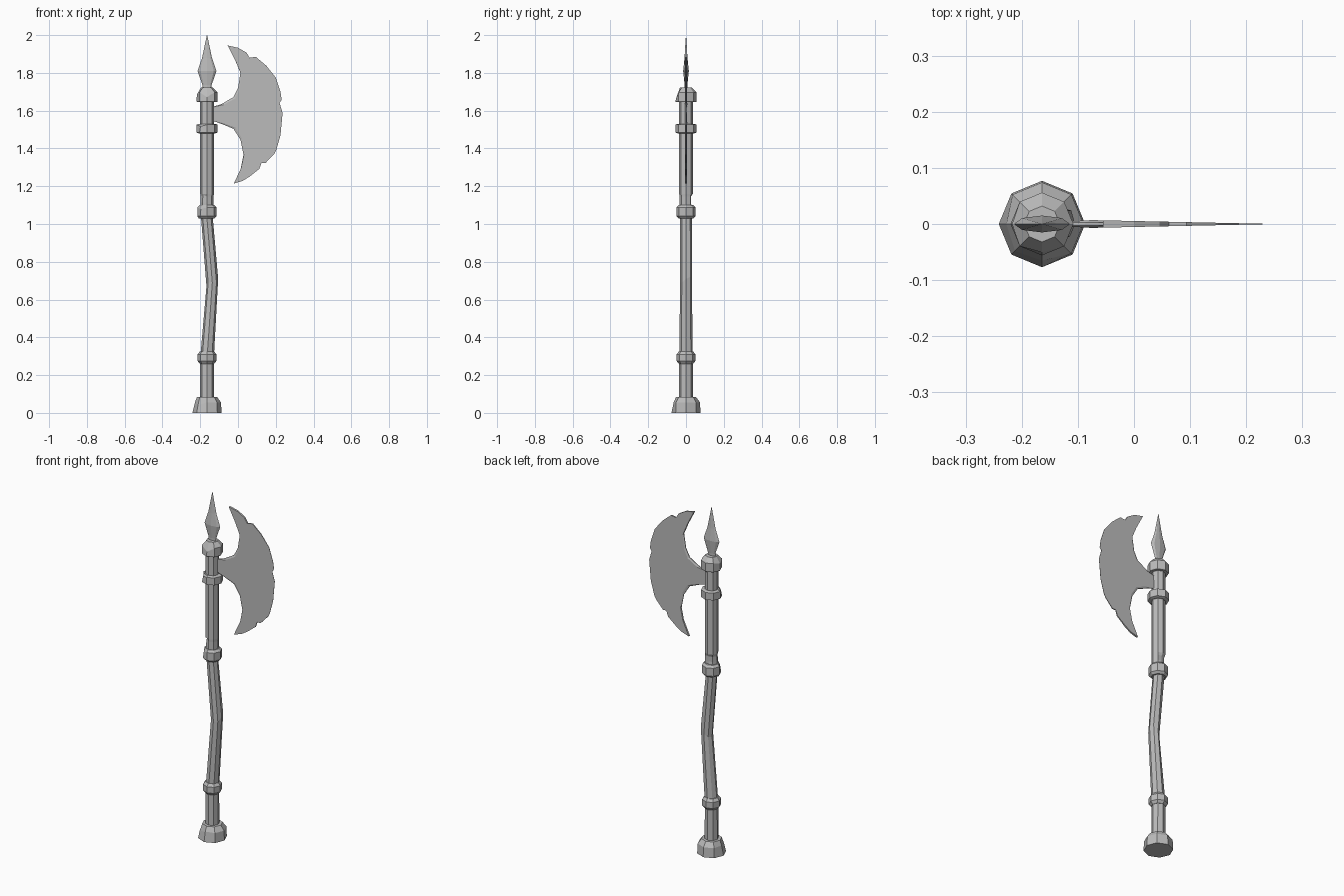
import bpy, bmesh, math
from mathutils import Vector

cube = bpy.data.objects.get("Cube")
if cube:
    bpy.data.objects.remove(cube, do_unlink=True)

AXIS = -0.164
SIDES = 8

grey = bpy.data.materials.new("plain grey")
grey.use_nodes = True
colour = (0.5, 0.5, 0.5, 1)
grey.diffuse_color = colour
grey.node_tree.nodes["Principled BSDF"].inputs["Base Color"].default_value = colour


def finish(name, bm):
    bmesh.ops.recalc_face_normals(bm, faces=bm.faces)
    mesh = bpy.data.meshes.new(name)
    bm.to_mesh(mesh)
    bm.free()
    mesh.materials.append(grey)
    obj = bpy.data.objects.new(name, mesh)
    bpy.context.collection.objects.link(obj)
    return obj


def lathe(name, profile, chips=(), flat=1.0):
    """Profile rows: height, radius, sideways shift. Chips: row, side, radius factor, rise."""
    bm = bmesh.new()
    changes = {(row, side): (f, rise) for row, side, f, rise in chips}
    rings = []
    for row, (z, r, shift) in enumerate(profile):
        ring = []
        for side in range(SIDES):
            f, rise = changes.get((row, side), (1, 0))
            a = math.tau * side / SIDES
            ring.append(bm.verts.new((AXIS + shift + r * f * math.cos(a),
                                      r * f * flat * math.sin(a), z + rise)))
        rings.append(ring)
    for low, high in zip(rings, rings[1:]):
        for i in range(SIDES):
            j = (i + 1) % SIDES
            bm.faces.new((low[i], low[j], high[j], high[i]))
    bm.faces.new(rings[0][::-1])
    bm.faces.new(rings[-1])
    return finish(name, bm)


def collar(name, bottom, top, radius, bevel, chips=()):
    inner = radius - 0.012
    return lathe(name, [(bottom, inner, 0), (bottom + bevel, radius, 0),
                        (top - bevel, radius, 0), (top, inner, 0)], chips)


# Pommel, with two worn shoulders
lathe("pommel", [(0, 0.077, 0), (0.056, 0.074, 0), (0.083, 0.054, 0)],
      [(1, 4, 0.86, 0), (1, 6, 0.88, 0), (1, 5, 0.92, -0.015)])

# Crooked lower shaft and chipped upper shaft
lathe("lower_shaft", [(0.05, 0.037, 0), (0.29, 0.036, 0),
                      (0.69, 0.031, 0.028), (1.05, 0.031, -0.002)],
      [(2, 0, 1.0, 0.02), (2, 4, 1.0, -0.02), (2, 3, 0.85, -0.02), (2, 1, 1.1, 0.03)])
lathe("upper_shaft", [(1.05, 0.035, 0), (1.115, 0.035, 0), (1.145, 0.035, 0),
                      (1.16, 0.036, 0), (1.69, 0.036, 0)],
      [(1, 2, 0.75, 0), (2, 2, 0.75, 0), (1, 3, 0.8, 0), (2, 3, 0.85, 0),
       (2, 5, 0.85, 0.01)])

# Collars around the shaft
collar("lower_collar", 0.26, 0.325, 0.05, 0.015)
collar("middle_collar", 1.03, 1.1, 0.051, 0.012, [(2, 5, 0.9, -0.01), (0, 4, 1.15, 0)])
collar("blade_collar", 1.48, 1.53, 0.056, 0.004, [(2, 5, 0.88, -0.01)])
lathe("top_collar", [(1.645, 0.053, 0), (1.65, 0.056, 0), (1.697, 0.056, 0), (1.722, 0.032, 0)],
      [(2, 6, 0.9, -0.025), (2, 4, 0.95, -0.01)])

# Flattened spear point
lathe("spear_point", [(1.7, 0.024, 0), (1.735, 0.024, 0), (1.81, 0.05, 0),
                      (1.88, 0.026, 0), (2.0, 0.001, 0)], flat=0.3)

# Axe blade: worn cutting edge and hollow back edge
cutting = [(-0.055, 1.945), (0, 1.933), (0.045, 1.907), (0.062, 1.88), (0.094, 1.885),
           (0.15, 1.838), (0.2, 1.775), (0.225, 1.7), (0.231, 1.657), (0.22, 1.642),
           (0.236, 1.588), (0.225, 1.47), (0.203, 1.392), (0.192, 1.372), (0.146, 1.323),
           (0.124, 1.323), (0.113, 1.292), (0.06, 1.25), (0.024, 1.228), (-0.022, 1.214)]
back = [(0.013, 1.287), (0.029, 1.367), (0.013, 1.446), (-0.024, 1.504), (-0.087, 1.53),
        (-0.15, 1.552), (-0.15, 1.615), (-0.087, 1.635), (-0.024, 1.672),
        (0, 1.72), (0.013, 1.8), (-0.018, 1.874)]
outline = cutting + back
bm = bmesh.new()
rims, faces = [], []
for sign in (-1, 1):
    rim, face = [], []
    for i, (x, z) in enumerate(outline):
        half = 0.0085 * (1 - (x + 0.15) / 0.4)
        is_back = i >= len(cutting)
        edge = bm.verts.new((x, sign * half * (0.35 if is_back else 1), z))
        rim.append(edge)
        # The hollow back edge has a narrow bevel on both sides
        if is_back and x > -0.14:
            toward = Vector((0.12 - x, 1.58 - z)).normalized() * 0.012
            half = 0.0085 * (1 - (x + toward.x + 0.15) / 0.4)
            face.append(bm.verts.new((x + toward.x, sign * half, z + toward.y)))
        else:
            face.append(edge)
    bm.faces.new(face)
    count = len(outline)
    for i in range(count):
        j = (i + 1) % count
        corners = list(dict.fromkeys((rim[i], rim[j], face[j], face[i])))
        if len(corners) > 2:
            bm.faces.new(corners)
    rims.append(rim)
for i in range(len(outline)):
    j = (i + 1) % len(outline)
    bm.faces.new((rims[0][i], rims[0][j], rims[1][j], rims[1][i]))
finish("axe_blade", bm)
